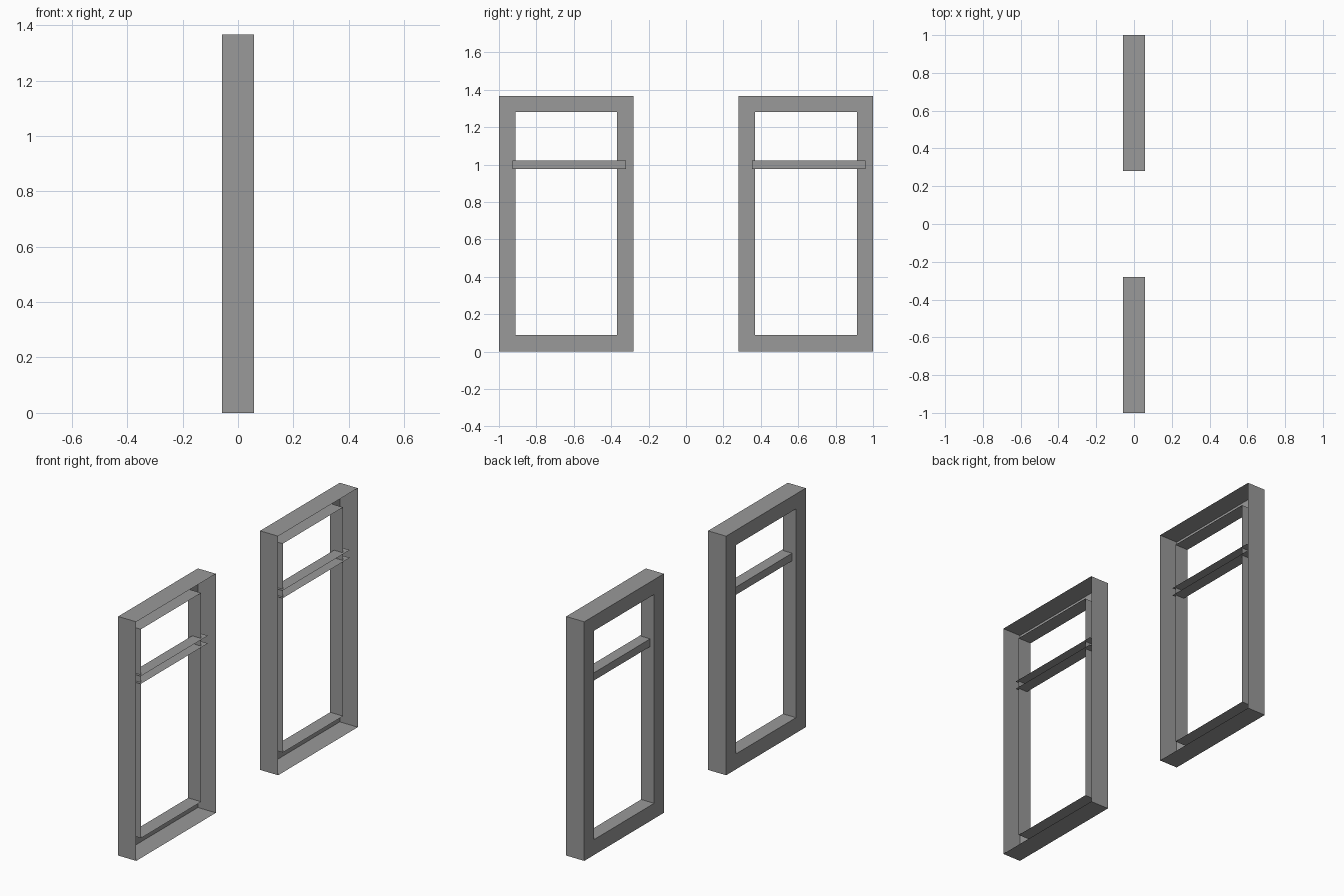
import bpy
import bmesh

cube = bpy.data.objects.get("Cube")
if cube:
    bpy.data.objects.remove(cube, do_unlink=True)

grey = bpy.data.materials.new("plain_grey")
grey.use_nodes = True
colour = (0.32, 0.32, 0.32, 1)
grey.diffuse_color = colour
grey.node_tree.nodes["Principled BSDF"].inputs["Base Color"].default_value = colour

# Shared depths: the closed face is on -x, the shell is open on +x
FACE_X, OPEN_X, REVEAL_X = -0.057, 0.057, 0.025
BAR_FACE_X, BAR_OPEN_X = -0.032, 0.034
SPACING = 1.281


def rect_loop(bm, x, y0, y1, z0, z1):
    corners = [(y0, z0), (y1, z0), (y1, z1), (y0, z1)]
    return [bm.verts.new((x, y, z)) for y, z in corners]


def bridge(bm, a, b):
    for i in range(len(a)):
        j = (i + 1) % len(a)
        bm.faces.new((a[i], a[j], b[j], b[i]))


def finish(bm, name):
    mesh = bpy.data.meshes.new(name)
    bm.to_mesh(mesh)
    bm.free()
    mesh.materials.append(grey)
    obj = bpy.data.objects.new(name, mesh)
    bpy.context.collection.objects.link(obj)


def window_frame(name, shift):
    """Hollow casing: outer walls, flat face ring and shallower inner reveal."""
    outer = (-1 + shift, -0.281 + shift, 0, 1.366)
    inner = (-0.912 + shift, -0.368 + shift, 0.088, 1.281)
    bm = bmesh.new()
    loops = [rect_loop(bm, OPEN_X, *outer), rect_loop(bm, FACE_X, *outer),
             rect_loop(bm, FACE_X, *inner), rect_loop(bm, REVEAL_X, *inner)]
    for a, b in zip(loops, loops[1:]):
        bridge(bm, a, b)
    # Outward on the outer walls, towards -x on the face ring
    if bm.faces[:] and loops:
        bm.normal_update()
        bm.faces.ensure_lookup_table()
        if bm.faces[0].normal.z > 0:
            bmesh.ops.reverse_faces(bm, faces=bm.faces[:])
    finish(bm, name)


def transom_bar(name, shift):
    """Channel with a top, a bottom and a face, open on +x and at the ends."""
    profile = [(BAR_OPEN_X, 0.977), (BAR_FACE_X, 0.977),
               (BAR_FACE_X, 1.021), (BAR_OPEN_X, 1.021)]
    bm = bmesh.new()
    near, far = [[bm.verts.new((x, y + shift, z)) for x, z in profile]
                 for y in (-0.927, -0.32)]
    for i in range(3):
        bm.faces.new((near[i], far[i], far[i + 1], near[i + 1]))
    bm.normal_update()
    bm.faces.ensure_lookup_table()
    if bm.faces[0].normal.z > 0:
        bmesh.ops.reverse_faces(bm, faces=bm.faces[:])
    finish(bm, name)


# Two identical windows in a row along y
for place, shift in (("front", 0), ("back", SPACING)):
    window_frame(place + "_window_frame", shift)
    transom_bar(place + "_transom_bar", shift)
